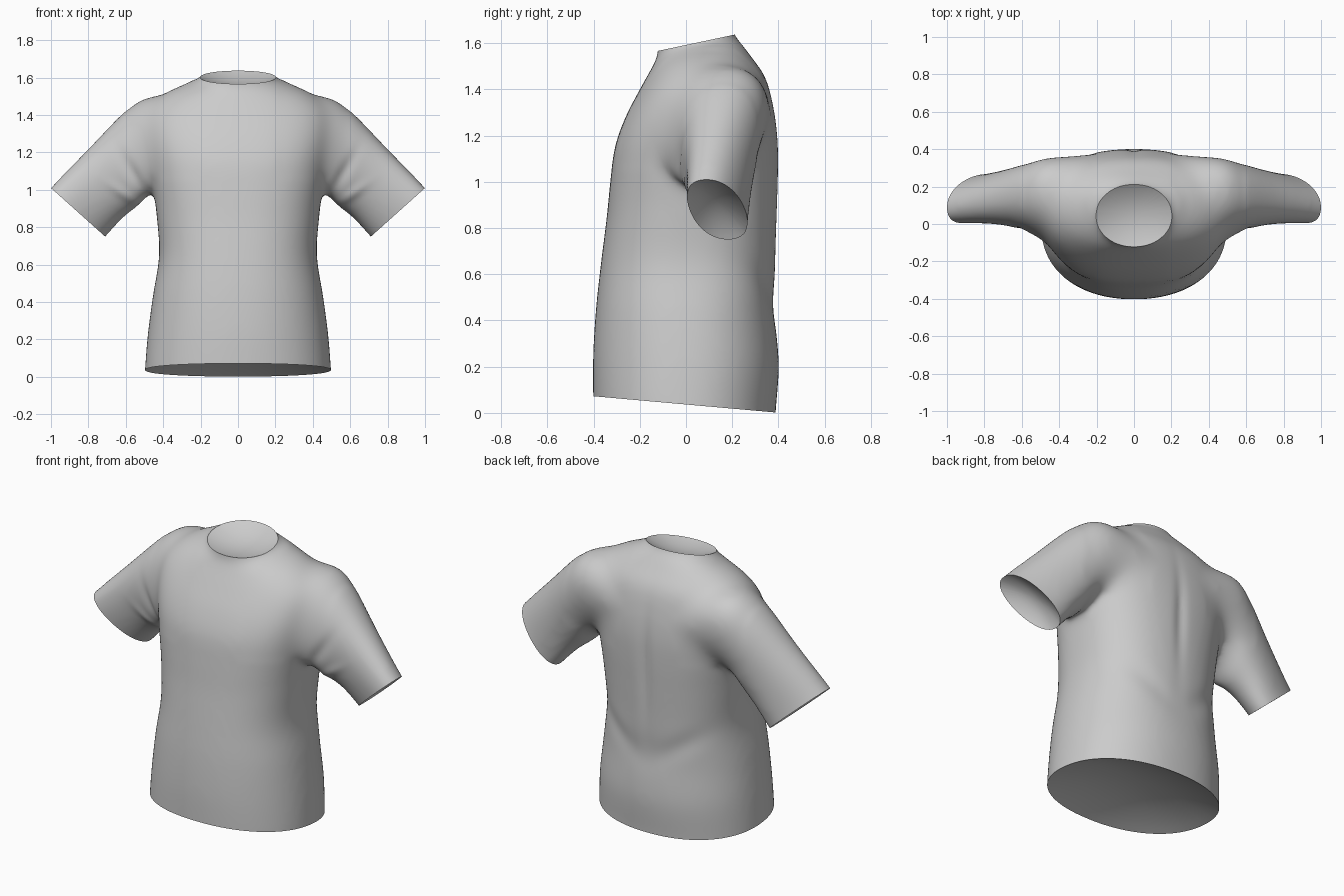
import bpy, bmesh, math
from mathutils import Vector

if "Cube" in bpy.data.objects:
    bpy.data.objects.remove(bpy.data.objects["Cube"])

SIDES = 56


def catmull(p0, p1, p2, p3, t):
    return [0.5 * (2 * b + (c - a) * t + (2 * a - 5 * b + 4 * c - d) * t * t
                   + (3 * b - a - 3 * c + d) * t ** 3)
            for a, b, c, d in zip(p0, p1, p2, p3)]


def spow(v, n):
    return math.copysign(abs(v) ** (2 / n), v)


def loft(bm, rings, steps=5):
    """Closed tube through rings (centre, half axis a, half axis b, exponent), smoothly interpolated."""
    keys = [[*c, *a, *b, n] for c, a, b, n in rings]
    keys = [keys[0]] + keys + [keys[-1]]
    fine = [catmull(*keys[i:i + 4], k / steps)
            for i in range(len(keys) - 3) for k in range(steps)] + [keys[-1]]
    loops = []
    for f in fine:
        c, a, b, n = Vector(f[:3]), Vector(f[3:6]), Vector(f[6:9]), f[9]
        loops.append([bm.verts.new(c + a * spow(math.cos(t), n) + b * spow(math.sin(t), n))
                      for t in (2 * math.pi * i / SIDES for i in range(SIDES))])
    for l0, l1 in zip(loops, loops[1:]):
        for i in range(SIDES):
            j = (i + 1) % SIDES
            bm.faces.new((l0[i], l0[j], l1[j], l1[i]))
    bm.faces.new(loops[0][::-1])
    bm.faces.new(loops[-1])


def torso_ring(zf, zb, yf, yb, hw, n):
    return ((0, (yf + yb) / 2, (zf + zb) / 2), (hw, 0, 0), (0, (yb - yf) / 2, (zb - zf) / 2), n)


def sleeve_ring(s, tx, tz, bx, bz, yf, yb, skew, n):
    return ((s * (tx + bx) / 2, (yf + yb) / 2, (tz + bz) / 2),
            (s * (tx - bx) / 2, skew, (tz - bz) / 2), (0, (yb - yf) / 2, 0), n)


# torso: z front, z back, y front, y back, half width, squareness
TORSO = [(-0.03, -0.10, -0.40, 0.385, 0.50, 2.2), (0.07, 0.0, -0.402, 0.388, 0.498, 2.2),
         (0.25, 0.2, -0.402, 0.402, 0.483, 2.2), (0.45, 0.42, -0.39, 0.388, 0.455, 2.25),
         (0.65, 0.65, -0.368, 0.388, 0.422, 2.35), (0.85, 0.87, -0.343, 0.395, 0.435, 2.4),
         (1.0, 1.03, -0.328, 0.40, 0.455, 2.45), (1.15, 1.18, -0.308, 0.398, 0.48, 2.5),
         (1.28, 1.32, -0.262, 0.38, 0.50, 2.45), (1.4, 1.45, -0.20, 0.345, 0.49, 2.3),
         (1.49, 1.545, -0.15, 0.28, 0.39, 2.15), (1.535, 1.605, -0.128, 0.235, 0.27, 2.0),
         (1.568, 1.64, -0.122, 0.208, 0.195, 2.0), (1.66, 1.73, -0.122, 0.2, 0.19, 2.0)]
# sleeve: top x z, bottom x z, y front, y back, skew, squareness
SLEEVE = [(0.16, 1.47, 0.18, 1.0, -0.25, 0.375, 0.04, 2.0), (0.34, 1.50, 0.35, 1.02, -0.17, 0.36, 0.05, 2.1),
          (0.49, 1.497, 0.47, 0.975, -0.09, 0.345, 0.05, 2.2), (0.61, 1.415, 0.54, 0.91, -0.04, 0.32, 0.02, 2.2),
          (0.80, 1.22, 0.62, 0.845, 0.0, 0.285, -0.02, 2.2), (1.003, 1.012, 0.71, 0.745, 0.015, 0.255, -0.05, 2.2),
          (1.08, 0.93, 0.79, 0.665, 0.015, 0.255, -0.05, 2.2)]

bm = bmesh.new()
loft(bm, [torso_ring(*r) for r in TORSO])
for s in (1, -1):
    loft(bm, [sleeve_ring(s, *r) for r in SLEEVE])
bmesh.ops.recalc_face_normals(bm, faces=bm.faces)
mesh = bpy.data.meshes.new("shirt_volume")
bm.to_mesh(mesh)
bm.free()

# fuse torso and sleeves into one skin
shirt = bpy.data.objects.new("t_shirt", mesh)
bpy.context.collection.objects.link(shirt)
mod = shirt.modifiers.new("fuse", 'REMESH')
mod.mode = 'VOXEL'
mod.voxel_size = 0.016
bpy.context.view_layer.update()
fused = bpy.data.meshes.new_from_object(shirt.evaluated_get(bpy.context.evaluated_depsgraph_get()))
shirt.modifiers.clear()
shirt.data = fused

bm = bmesh.new()
bm.from_mesh(fused)


def relax(verts, rounds):
    for _ in range(rounds):
        bmesh.ops.smooth_vert(bm, verts=verts, factor=0.5, use_axis_x=True, use_axis_y=True, use_axis_z=True)


# even out the skin, and blend the shoulder seams more strongly
relax(bm.verts, 8)
relax([v for v in bm.verts if 0.2 < abs(v.co.x) < 0.6 and 1.06 < v.co.z < 1.58], 30)
relax(bm.verts, 4)
bm.normal_update()

# soft cloth folds: side (+1 back, -1 front), x, z, spread along, spread across, angle, depth
FOLDS = [(1, 0.0, 1.0, 0.28, 0.035, 90, -0.012), (1, 0.0, 0.48, 0.2, 0.1, 0, -0.008),
         (1, 0.22, 0.56, 0.16, 0.06, 35, -0.01), (1, -0.22, 0.56, 0.16, 0.06, -35, -0.01),
         (-1, 0.56, 1.08, 0.13, 0.03, 60, -0.012), (-1, -0.56, 1.08, 0.13, 0.03, -60, -0.012),
         (-1, 0.6, 0.97, 0.1, 0.025, 35, 0.01), (-1, -0.6, 0.97, 0.1, 0.025, -35, 0.01)]
for v in bm.verts:
    d = 0
    for side, x, z, la, lb, ang, depth in FOLDS:
        w = max(0, v.normal.y * side)
        ca, sa = math.cos(math.radians(ang)), math.sin(math.radians(ang))
        dx, dz = v.co.x - x, v.co.z - z
        d += w * depth * math.exp(-((dx * ca + dz * sa) / la) ** 2 - ((dz * ca - dx * sa) / lb) ** 2)
    v.co += v.normal * d


def trim(co, normal, keep, depth):
    """Trim the skin beyond a plane, only where keep(vertex position) holds, and close it with a hollow dish."""
    inside = {v for v in bm.verts if keep(v.co)}
    faces = [f for f in bm.faces if all(v in inside for v in f.verts)]
    edges = {e for f in faces for e in f.edges}
    bmesh.ops.bisect_plane(bm, geom=list({v for f in faces for v in f.verts}) + list(edges) + faces,
                           plane_co=co, plane_no=normal, clear_outer=True)
    rim = [e for e in bm.edges if e.is_boundary]
    for e in rim:
        e.smooth = False
    mid = sum((e.verts[0].co + e.verts[1].co for e in rim), Vector()) / (2 * len(rim))
    inward = -Vector(normal).normalized()
    prev = {v: v for e in rim for v in e.verts}
    start = {v: v.co.copy() for v in prev}
    for r in (0.92, 0.8, 0.6, 0.4, 0.2):
        ring = {v: bm.verts.new(mid + (p - mid) * r + inward * depth * (1 - r * r)) for v, p in start.items()}
        for e in rim:
            a, b = e.verts
            bm.faces.new((prev[a], prev[b], ring[b], ring[a]))
        prev = ring
    tip = bm.verts.new(mid + inward * depth)
    for e in rim:
        a, b = e.verts
        bm.faces.new((prev[a], prev[b], tip))


# end faces: hem, neck, two cuffs
trim((0, -0.40, 0.072), (0, -0.07, -0.785), lambda c: c.z < 0.4, 0.1)
trim((0, -0.12, 1.567), (0, -0.07, 0.33), lambda c: c.z > 1.3, 0.04)
for s in (1, -1):
    trim((s * 1.0, 0, 1.01), (s * 0.26, 0, -0.29), lambda c: c.x * s > 0.58 and c.z > 0.5, 0.05)

bmesh.ops.recalc_face_normals(bm, faces=bm.faces)
for f in bm.faces:
    f.smooth = True
bm.to_mesh(fused)
bm.free()
